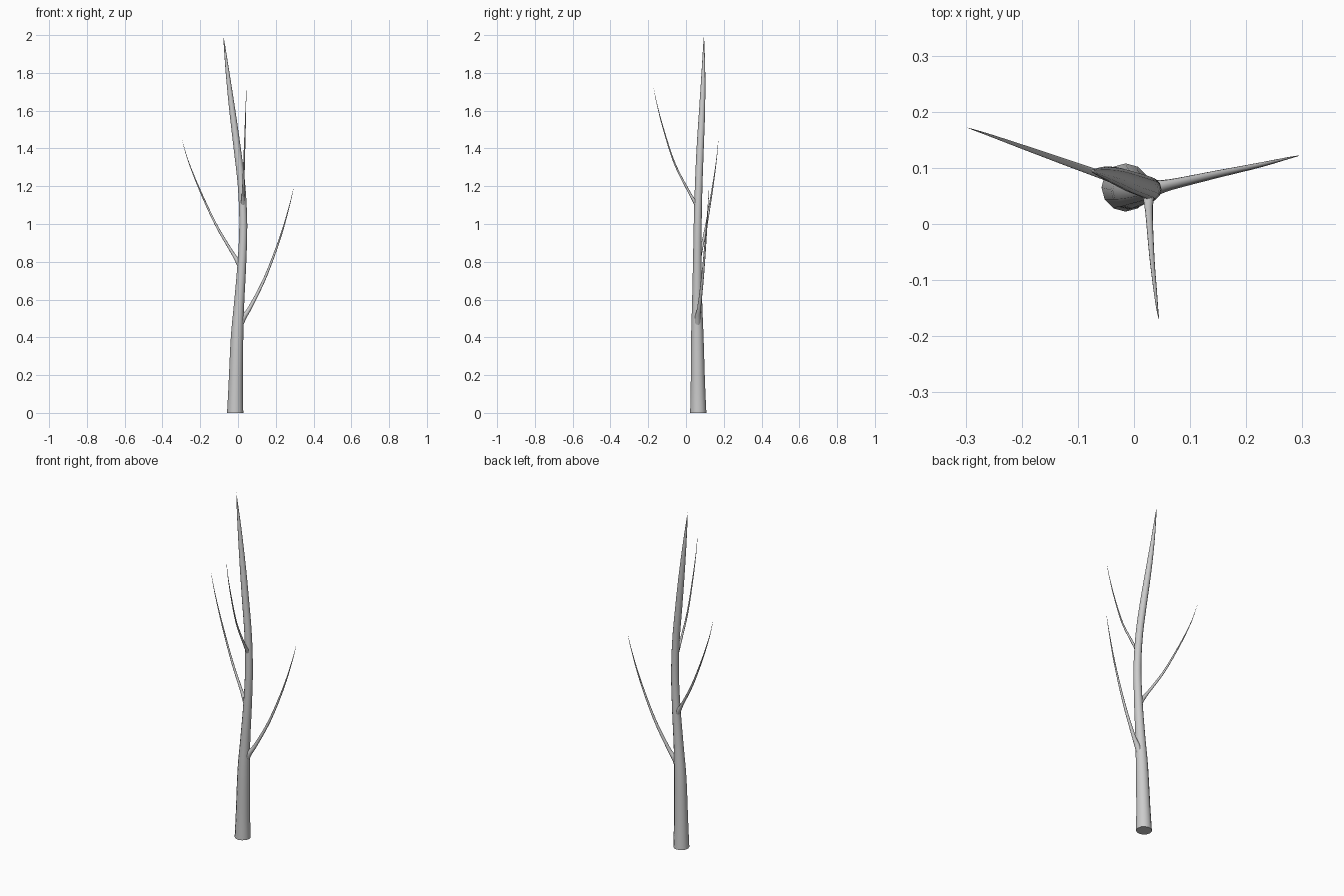
import bpy, bmesh, math
from mathutils import Vector

if "Cube" in bpy.data.objects:
    bpy.data.objects.remove(bpy.data.objects["Cube"])

SIDES = 12


def spline(points, steps):
    """Catmull-Rom resampling of (x, y, z, radius) points."""
    p = [Vector(q) for q in points]
    p = [2 * p[0] - p[1]] + p + [2 * p[-1] - p[-2]]
    out = []
    for i in range(1, len(p) - 2):
        a, b, c, d = p[i - 1:i + 3]
        for k in range(steps):
            t = k / steps
            out.append(0.5 * (2 * b + (c - a) * t + (2 * a - 5 * b + 4 * c - d) * t * t
                              + (3 * b - a - 3 * c + d) * t ** 3))
    out.append(p[-2])
    return out


def limb(name, points, steps=4, flat_base=False):
    """Round limb tapering along a smooth path to a point."""
    path = spline(points, steps)
    bm = bmesh.new()
    rings = []
    for i, q in enumerate(path[:-1]):
        tangent = (path[i + 1] - path[max(i - 1, 0)]).to_3d().normalized()
        if flat_base and i == 0:
            tangent = Vector((0, 0, 1))
        u = Vector((0, 1, 0)).cross(tangent).normalized()
        v = tangent.cross(u)
        rings.append([bm.verts.new(q.to_3d() + max(q[3], 0.0006) * (
            math.cos(2 * math.pi * k / SIDES) * u + math.sin(2 * math.pi * k / SIDES) * v))
            for k in range(SIDES)])
    tip = bm.verts.new(path[-1].to_3d())
    for k in range(SIDES):
        n = (k + 1) % SIDES
        for a, b in zip(rings, rings[1:]):
            bm.faces.new((a[k], a[n], b[n], b[k]))
        bm.faces.new((rings[-1][k], rings[-1][n], tip))
    bm.faces.new(rings[0][::-1])
    bmesh.ops.recalc_face_normals(bm, faces=bm.faces)
    mesh = bpy.data.meshes.new(name)
    bm.to_mesh(mesh)
    bm.free()
    ob = bpy.data.objects.new(name, mesh)
    bpy.context.collection.objects.link(ob)
    bpy.context.view_layer.objects.active = ob
    ob.select_set(True)
    bpy.ops.object.shade_smooth_by_angle(angle=math.radians(50))
    ob.select_set(False)


# Main trunk with a gentle S-bend
limb("trunk", [
    (-0.015, 0.065, 0.00, 0.043), (-0.012, 0.063, 0.15, 0.038),
    (-0.005, 0.060, 0.40, 0.033), (0.006, 0.059, 0.58, 0.027),
    (0.021, 0.060, 0.80, 0.023), (0.028, 0.062, 1.00, 0.021),
    (0.019, 0.067, 1.20, 0.020), (-0.004, 0.075, 1.40, 0.019),
    (-0.030, 0.085, 1.60, 0.016), (-0.055, 0.092, 1.80, 0.010),
    (-0.078, 0.095, 2.00, 0.001)], flat_base=True)

# Low branch to the right, flared where it leaves the trunk
limb("lower_branch", [
    (0.008, 0.060, 0.46, 0.017), (0.032, 0.063, 0.51, 0.015),
    (0.065, 0.070, 0.56, 0.010), (0.145, 0.088, 0.72, 0.007),
    (0.224, 0.105, 0.93, 0.0045), (0.273, 0.117, 1.10, 0.002),
    (0.295, 0.122, 1.195, 0.0005)])

# Middle branch to the left and back
limb("middle_branch", [
    (0.016, 0.062, 0.77, 0.015), (-0.006, 0.069, 0.81, 0.012),
    (-0.034, 0.079, 0.855, 0.008), (-0.116, 0.108, 0.995, 0.006),
    (-0.200, 0.138, 1.175, 0.004), (-0.262, 0.160, 1.33, 0.002),
    (-0.298, 0.172, 1.45, 0.0005)])

# Upper branch to the front
limb("upper_branch", [
    (0.026, 0.062, 1.09, 0.012), (0.026, 0.042, 1.125, 0.009),
    (0.027, 0.016, 1.17, 0.0065), (0.032, -0.060, 1.32, 0.0045),
    (0.038, -0.120, 1.505, 0.003), (0.042, -0.155, 1.64, 0.0015),
    (0.045, -0.172, 1.725, 0.0004)])
